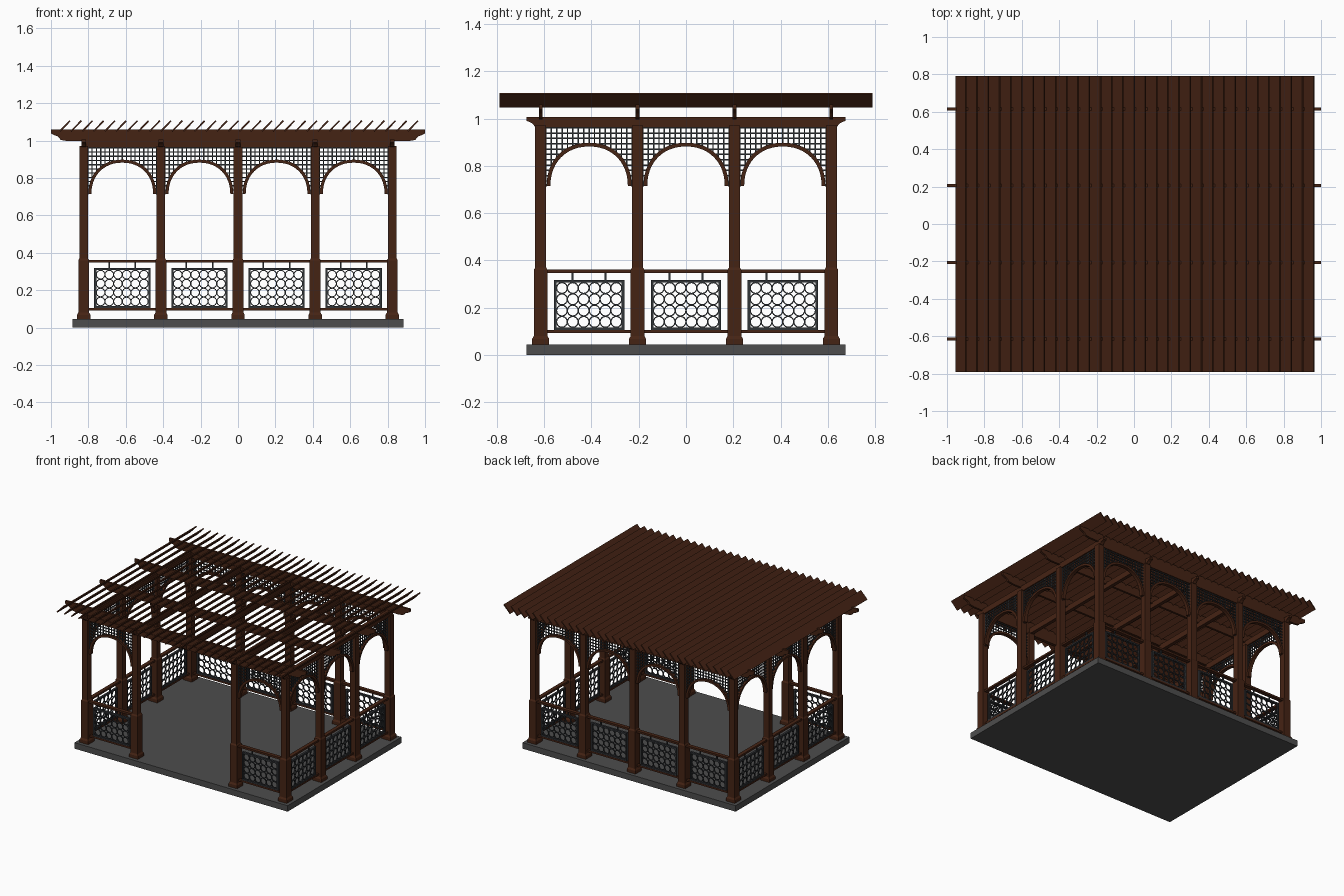
import bpy, bmesh, math
from mathutils import Matrix, Vector

if "Cube" in bpy.data.objects:
    bpy.data.objects.remove(bpy.data.objects["Cube"])

def material(name, col):
    m = bpy.data.materials.new(name)
    m.diffuse_color = (*col, 1)
    m.use_nodes = True
    m.node_tree.nodes["Principled BSDF"].inputs["Base Color"].default_value = m.diffuse_color
    return m

WOOD = material("dark_wood", (0.06, 0.017, 0.007))
IRON = material("dark_metal", (0.03, 0.033, 0.037))
STONE = material("stone", (0.075, 0.075, 0.075))

def box(bm, x0, x1, y0, y1, z0, z1):
    c = Vector(((x0 + x1) / 2, (y0 + y1) / 2, (z0 + z1) / 2))
    m = Matrix.Translation(c) @ Matrix.Diagonal((x1 - x0, y1 - y0, z1 - z0, 1))
    bmesh.ops.create_cube(bm, size=1, matrix=m)

def prism(bm, pts, depth):
    """Extrude an outline in the xz plane, centred on y = 0."""
    f = bm.faces.new([bm.verts.new((x, -depth / 2, z)) for x, z in pts])
    r = bmesh.ops.extrude_face_region(bm, geom=[f])
    bmesh.ops.translate(bm, vec=(0, depth, 0),
                        verts=[v for v in r["geom"] if isinstance(v, bmesh.types.BMVert)])

def mesh(bm, name, mat):
    bmesh.ops.recalc_face_normals(bm, faces=bm.faces)
    me = bpy.data.meshes.new(name)
    bm.to_mesh(me)
    bm.free()
    me.materials.append(mat)
    return me

def place(me, name, loc=(0, 0, 0), rot=0, sx=1):
    ob = bpy.data.objects.new(name, me)
    ob.location, ob.rotation_euler[2], ob.scale[0] = loc, rot, sx
    bpy.context.collection.objects.link(ob)

PX = [-0.825, -0.4125, 0, 0.4125, 0.825]
PY = [-0.615, -0.205, 0.205, 0.615]
HALF = 0.184          # half of the clear bay between posts

# floor slab
bm = bmesh.new()
box(bm, -0.886, 0.886, -0.676, 0.676, 0, 0.045)
place(mesh(bm, "floor_slab", STONE), "floor_slab")

# posts: stacked square sections (half width, height)
bm = bmesh.new()
rings = []
for h, z in [(0.036, 0.045), (0.036, 0.068), (0.029, 0.08), (0.029, 0.36), (0.023, 0.37), (0.023, 0.97)]:
    rings.append([bm.verts.new((sx * h, sy * h, z)) for sx, sy in ((-1, -1), (1, -1), (1, 1), (-1, 1))])
for a, b in zip(rings, rings[1:]):
    for i in range(4):
        bm.faces.new((a[i], a[(i + 1) % 4], b[(i + 1) % 4], b[i]))
bm.faces.new(rings[0])
bm.faces.new(rings[-1])
post = mesh(bm, "post", WOOD)
for x in PX:
    for y in PY:
        side = abs(x) > 0.8
        outer = abs(y) > 0.6
        if (side or outer) and not (x == 0 and y < 0):
            place(post, "post", (x, y, 0))

# beams with stepped ends
def beam(half, z0, z1, width, name):
    h = z1 - z0
    right = [(half - 0.085 * h / 0.06, z0), (half - 0.05 * h / 0.06, z0 + 0.1 * h),
             (half - 0.035 * h / 0.06, z0 + 0.4 * h), (half - 0.012, z0 + 0.55 * h),
             (half, z0 + 0.65 * h), (half, z1)]
    b = bmesh.new()
    prism(b, right + [(-x, z) for x, z in reversed(right)], width)
    return mesh(b, name, WOOD)

long_beam = beam(1.0, 0.997, 1.06, 0.016, "long_beam")
for y in PY:
    place(long_beam, "long_beam", (0, y, 0))
cross_beam = beam(0.676, 0.963, 1.006, 0.026, "cross_beam")
for x in PX:
    place(cross_beam, "cross_beam", (x, 0, 0), math.pi / 2)

# headers along front and back
bm = bmesh.new()
for y in (PY[0], PY[-1]):
    box(bm, -0.825, 0.825, y - 0.012, y + 0.012, 0.963, 1.0)
place(mesh(bm, "header", WOOD), "header")

# tilted roof slats
bm = bmesh.new()
t = 0.006
prism(bm, [(-0.030, 1.047 + t), (-0.030 + t, 1.047), (0.030, 1.109 - t), (0.030 - t, 1.109)], 1.58)
slat = mesh(bm, "roof_slat", WOOD)
N = 32
for i in range(N):
    place(slat, "roof_slat", (-0.925 + 1.86 * i / (N - 1), 0, 0))

# arch curve, bay-local: outer half width A, springing Z0, rise H
A, Z0, H, E = 0.181, 0.715, 0.183, 2.15
def arch_z(u): return Z0 + H * max(0, 1 - abs(u / A) ** E) ** (1 / E)
def arch_u(z): return A * max(0, 1 - max(0, (z - Z0) / H) ** E) ** (1 / E)

bm = bmesh.new()
S = 24
ring = []
for i in range(S + 1):
    a = math.pi * i / S
    c, s = math.cos(a), math.sin(a)
    ux, uz = math.copysign(abs(c) ** (2 / E), c), abs(s) ** (2 / E)
    ring.append([bm.verts.new((ux * (A - d), y, Z0 + uz * (H - d)))
                 for d, y in ((0, -0.013), (0, 0.013), (0.016, 0.013), (0.016, -0.013))])
for p, q in zip(ring, ring[1:]):
    for k in range(4):
        bm.faces.new((p[k], p[(k + 1) % 4], q[(k + 1) % 4], q[k]))
bm.faces.new(ring[0])
bm.faces.new(ring[-1])
arch = mesh(bm, "arch", WOOD)

# spandrel lattice above the arch
bm = bmesh.new()
w = 0.003
TOP = 0.965
n = 16
for i in range(n + 1):
    u = -HALF + 2 * HALF * i / n
    box(bm, u - w, u + w, -0.005, 0.001, arch_z(u) - 0.004, TOP)
z = TOP - 0.004
while z > Z0 + 0.02:
    u = arch_u(z) - 0.004
    if u <= 0:
        box(bm, -HALF, HALF, -0.001, 0.005, z - w, z + w)
    else:
        for s in (-1, 1):
            e = sorted((s * u, s * HALF))
            box(bm, e[0], e[1], -0.001, 0.005, z - w, z + w)
    z -= 0.0225
lattice = mesh(bm, "arch_lattice", IRON)

# handrails
bm = bmesh.new()
box(bm, -HALF, HALF, -0.014, 0.014, 0.347, 0.361)
box(bm, -HALF, HALF, -0.010, 0.010, 0.092, 0.105)
rails = mesh(bm, "handrail", WOOD)

# ornamental panel: frame, stubs and a grid of rings
bm = bmesh.new()
W, B, T, F = 0.15, 0.105, 0.318, 0.011
for z0, z1 in ((B, B + F), (T - F, T)):
    box(bm, -W, W, -0.008, 0.008, z0, z1)
for s in (-1, 1):
    e = sorted((s * W, s * (W - F)))
    box(bm, e[0], e[1], -0.008, 0.008, B + F, T - F)
    box(bm, s * 0.07 - 0.004, s * 0.07 + 0.004, -0.004, 0.004, T, 0.348)
cols, rows, seg = 6, 4, 16
px, pz = 2 * (W - F) / cols, (T - B - 2 * F) / rows
for i in range(cols):
    for j in range(rows):
        cx, cz = -W + F + px * (i + 0.5), B + F + pz * (j + 0.5)
        loops = []
        for k in range(seg):
            a = 2 * math.pi * k / seg
            loops.append([bm.verts.new((cx + r * math.cos(a), y, cz + r * math.sin(a)))
                          for r, y in ((0.0255, -0.004), (0.0255, 0.004), (0.0205, 0.004), (0.0205, -0.004))])
        for k in range(seg):
            p, q = loops[k], loops[(k + 1) % seg]
            for m in range(4):
                bm.faces.new((p[m], p[(m + 1) % 4], q[(m + 1) % 4], q[m]))
panel = mesh(bm, "railing_panel", IRON)

# fill every bay; the two middle front bays stay open as the entrance
bays = []
for a, b in zip(PX, PX[1:]):
    m = (a + b) / 2
    bays.append((m, PY[-1], 0, 1))
    if abs(m) > 0.4:
        bays.append((m, PY[0], 0, 1))
for a, b in zip(PY, PY[1:]):
    for x in (PX[0], PX[-1]):
        bays.append((x, (a + b) / 2, math.pi / 2, 0.993))
for x, y, rot, sx in bays:
    for me in (arch, lattice, rails, panel):
        place(me, me.name, (x, y, 0), rot, sx)
